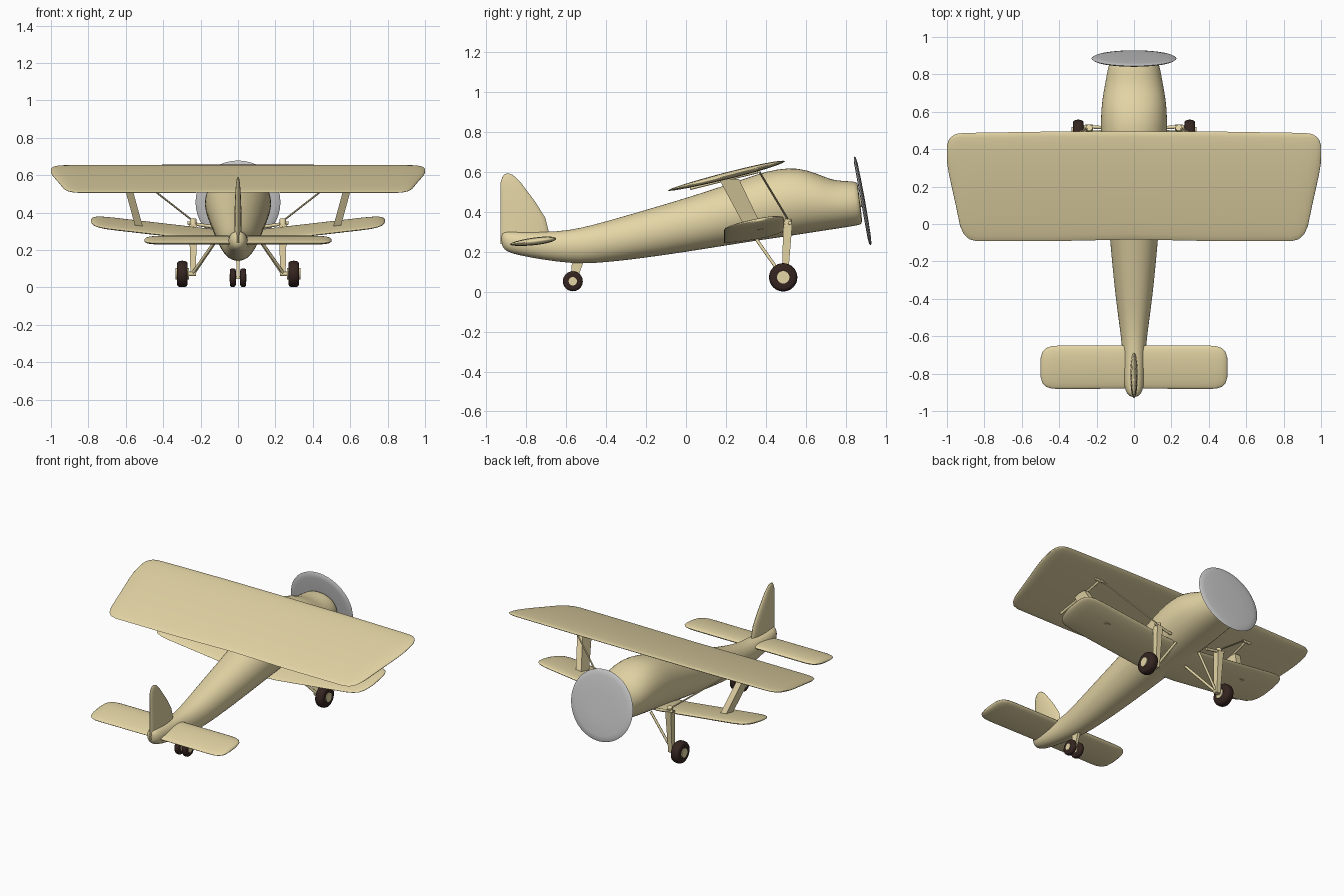
import bpy, bmesh
from math import cos, sin, pi, radians
from mathutils import Vector

if "Cube" in bpy.data.objects:
    bpy.data.objects.remove(bpy.data.objects["Cube"])


def material(name, rgb):
    m = bpy.data.materials.new(name)
    m.diffuse_color = (*rgb, 1)
    m.use_nodes = True
    m.node_tree.nodes["Principled BSDF"].inputs["Base Color"].default_value = m.diffuse_color
    return m


TAN = material("tan_paint", (0.78, 0.67, 0.38))
DARK = material("dark_rubber", (0.035, 0.018, 0.014))


def finish(obj, mat, angle=40):
    if mat:
        obj.data.materials.append(mat)
    bpy.ops.object.select_all(action='DESELECT')
    obj.select_set(True)
    bpy.context.view_layer.objects.active = obj
    bpy.ops.object.shade_smooth_by_angle(angle=radians(angle))
    return obj


def loft(name, rings, mat=TAN, subdiv=0, angle=40):
    bm = bmesh.new()
    vs = [[bm.verts.new(p) for p in r] for r in rings]
    n = len(rings[0])
    for a, b in zip(vs, vs[1:]):
        for i in range(n):
            j = (i + 1) % n
            bm.faces.new((a[i], a[j], b[j], b[i]))
    bm.faces.new(vs[0][::-1])
    bm.faces.new(vs[-1])
    bmesh.ops.recalc_face_normals(bm, faces=bm.faces)
    me = bpy.data.meshes.new(name)
    bm.to_mesh(me)
    bm.free()
    obj = bpy.data.objects.new(name, me)
    bpy.context.collection.objects.link(obj)
    finish(obj, mat, angle)
    if subdiv:
        obj.modifiers.new("smooth", 'SUBSURF').levels = subdiv
        obj.modifiers["smooth"].render_levels = subdiv
    return obj


def rod(name, a, b, r, mat=TAN, verts=10):
    a, b = Vector(a), Vector(b)
    d = b - a
    bpy.ops.mesh.primitive_cylinder_add(vertices=verts, radius=r, depth=d.length, location=(a + b) / 2,
                                        rotation=d.to_track_quat('Z', 'Y').to_euler())
    bpy.context.object.name = name
    return finish(bpy.context.object, mat)


def strut(name, a, b, size_a, size_b):
    # tapered bar with level rectangular ends
    rings = [[(p[0] + sx * w / 2, p[1] + sy * d / 2, p[2]) for sx, sy in ((-1, -1), (1, -1), (1, 1), (-1, 1))]
             for p, (w, d) in ((a, size_a), (b, size_b))]
    return loft(name, rings, angle=30)


def wing(name, tips, height, half_thick):
    # tips: (x, leading y, trailing y, thickness factor), mirrored across x = 0
    stations = [(-x, l, t, f) for x, l, t, f in reversed(tips)] + list(tips)
    rings = []
    for x, lead, trail, f in stations:
        ring = []
        for i in range(28):
            t = 2 * pi * i / 28
            y = (lead + trail) / 2 + (lead - trail) / 2 * cos(t)
            thick = half_thick * f * sin(t) * (1 + 0.15 * cos(t))
            ring.append((x, y, height(abs(x), y) + thick))
        rings.append(ring)
    return loft(name, rings, angle=60)


# fuselage: top y, top z, bottom y, bottom z, half width
body = [(-.925, .285, -.925, .235, .012), (-.915, .300, -.91, .210, .035), (-.88, .303, -.88, .192, .052),
        (-.78, .300, -.78, .170, .058), (-.65, .300, -.65, .150, .064), (-.53, .318, -.53, .138, .080),
        (-.40, .353, -.40, .146, .098), (-.23, .402, -.23, .165, .116), (.0, .470, .0, .198, .136),
        (.20, .535, .20, .230, .155), (.36, .592, .36, .255, .170), (.46, .617, .48, .272, .178),
        (.56, .623, .58, .287, .179), (.65, .596, .68, .303, .172), (.72, .564, .76, .315, .157),
        (.78, .555, .82, .325, .147), (.845, .554, .87, .333, .135), (.86, .545, .882, .340, .125),
        (.862, .520, .882, .370, .09)]
rings = []
for yt, zt, yb, zb, w in body:
    ring = []
    for i in range(24):
        c, s = cos(2 * pi * i / 24), sin(2 * pi * i / 24)
        c = abs(c) ** .9 * (1 if c > 0 else -1)
        k = (1 + s) / 2
        ring.append((w * c, yb + (yt - yb) * k, zb + (zt - zb) * k))
    rings.append(ring)
loft("fuselage", rings, subdiv=1, angle=60)

# upper wing
wing("upper_wing",
     [(.02, .495, -.083, 1), (.45, .494, -.092, 1), (.84, .488, -.092, 1), (.88, .487, -.082, 1),
      (.91, .486, -.055, .95), (.93, .485, -.01, .9), (.955, .48, .11, .8), (.975, .468, .20, .65),
      (.99, .45, .27, .45), (1.0, .42, .33, .15)],
     lambda x, y: .507 + .25 * (y + .09), .018)

# lower wing, with dihedral
wing("lower_wing",
     [(.02, .49, .19, 1), (.15, .49, .19, 1), (.66, .49, .19, 1), (.71, .487, .195, .95), (.745, .478, .21, .85),
      (.768, .46, .24, .65), (.78, .435, .28, .4), (.785, .40, .32, .12)],
     lambda x, y: .245 + .19 * (y - .19) + .115 * max(x - .1, 0), .018)

# tailplane
wing("tailplane",
     [(.02, -.65, -.88, 1), (.40, -.65, -.882, 1), (.44, -.653, -.88, .95), (.47, -.663, -.87, .85),
      (.49, -.685, -.85, .6), (.50, -.72, -.815, .2)],
     lambda x, y: .237 + .12 * (y + .885), .019)

# fin: height, front y, rear y, half thickness
fin = [(.24, -.68, -.93, .020), (.31, -.69, -.93, .020), (.37, -.705, -.93, .019), (.45, -.755, -.93, .017),
       (.51, -.80, -.93, .014), (.55, -.83, -.928, .011), (.575, -.855, -.92, .008), (.587, -.872, -.91, .005),
       (.591, -.885, -.90, .002)]
loft("fin", [[(w * sin(2 * pi * i / 20), (a + b) / 2 + (a - b) / 2 * cos(2 * pi * i / 20), z) for i in range(20)]
             for z, a, b, w in fin], angle=60)

# spinning propeller disc, slightly domed
axis = Vector((0, cos(radians(10.2)), sin(radians(10.2))))
up = Vector((0, -axis.z, axis.y))
mid = Vector((0, .885, .455))
disc = [(-.009, .10), (-.009, .19), (-.006, .218), (0, .227), (.005, .218), (.009, .19), (.011, .10), (.012, .03)]
loft("propeller_disc", [[mid + axis * h + Vector((r * cos(2 * pi * i / 40), 0, 0)) + up * r * sin(2 * pi * i / 40)
                         for i in range(40)] for h, r in disc], mat=None, angle=60)
rod("propeller_shaft", mid - axis * .05, mid, .03)


def wheel(name, x, y, z, r, width, hub_r, hub_w):
    # rounded tyre profile turned around the axle, plus hub
    prof = [(-.5, .55), (-.5, .78), (-.42, .91), (-.25, .98), (0, 1), (.25, .98), (.42, .91), (.5, .78), (.5, .55)]
    loft(name + "_tyre", [[(x + h * width, y + r * k * cos(2 * pi * i / 32), z + r * k * sin(2 * pi * i / 32))
                           for i in range(32)] for h, k in prof], DARK)
    rod(name + "_hub", (x - hub_w / 2, y, z), (x + hub_w / 2, y, z), hub_r, verts=24)


for s, side in ((-1, "left_"), (1, "right_")):
    # main wheel and leg
    wheel(side + "main_wheel", s * .298, .487, .072, .071, .058, .031, .07)
    rod(side + "axle", (s * .225, .487, .072), (s * .30, .487, .072), .012)
    strut(side + "leg", (s * .24, .495, .06), (s * .24, .510, .34), (.028, .03), (.042, .045))
    rod(side + "leg_cross_bar", (s * .14, .515, .325), (s * .27, .52, .345), .009)
    rod(side + "leg_cap", (s * .24, .505, .33), (s * .24, .515, .365), .018)
    rod(side + "leg_brace_front", (s * .24, .49, .07), (s * .09, .50, .29), .008)
    rod(side + "leg_brace_rear", (s * .24, .48, .08), (s * .10, .34, .28), .008)
    rod(side + "rigging_wire", (s * .24, .515, .355), (s * .56, .365, .605), .005, verts=6)
    # wing strut with rail under the upper wing
    strut(side + "wing_strut", (s * .525, .345, .31), (s * .595, .215, .565), (.04, .085), (.04, .10))
    rod(side + "strut_rail", (s * .595, .02, .517), (s * .575, .37, .604), .008)
    rod(side + "strut_rail_end", (s * .55, .365, .602), (s * .61, .365, .602), .008)
    # twin tail wheels
    wheel(side + "tail_wheel", s * .028, -.567, .052, .05, .032, .021, .036)

# tail wheel fork
rod("tail_axle", (-.03, -.567, .052), (.03, -.567, .052), .008)
strut("tail_leg", (0, -.565, .045), (0, -.54, .16), (.014, .03), (.02, .06))
